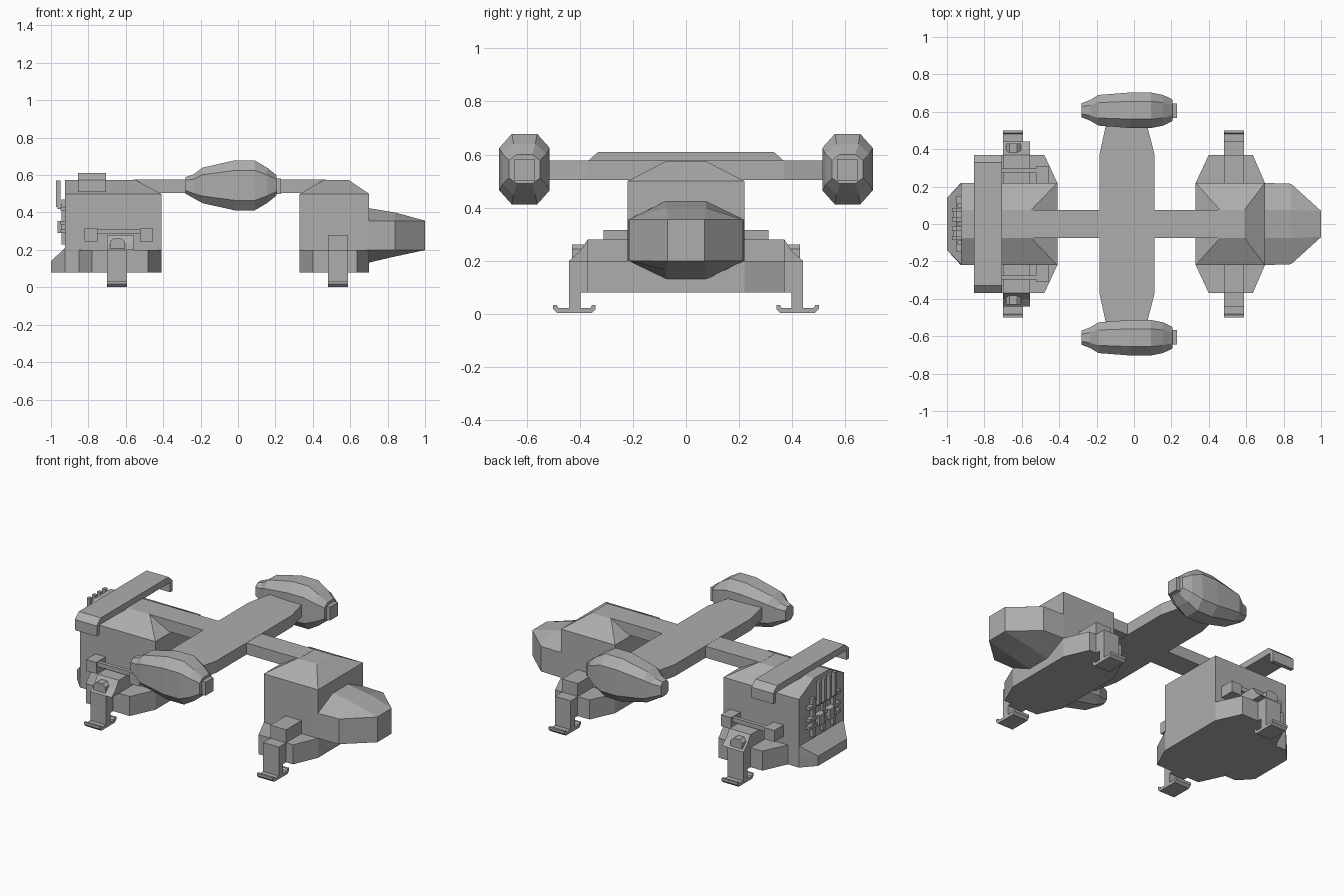
import bpy, bmesh

if "Cube" in bpy.data.objects:
    bpy.data.objects.remove(bpy.data.objects["Cube"])

grey = bpy.data.materials.new("hull_grey")
grey.use_nodes = True
COLOR = (0.42, 0.42, 0.42, 1)
grey.diffuse_color = COLOR
grey.node_tree.nodes["Principled BSDF"].inputs["Base Color"].default_value = COLOR


def finish(name, bm):
    bmesh.ops.recalc_face_normals(bm, faces=bm.faces)
    mesh = bpy.data.meshes.new(name)
    bm.to_mesh(mesh)
    bm.free()
    mesh.materials.append(grey)
    obj = bpy.data.objects.new(name, mesh)
    bpy.context.collection.objects.link(obj)
    return obj


def loft(name, rings):
    """Skin a list of equal-length point rings and cap both ends."""
    bm = bmesh.new()
    rows = [[bm.verts.new(p) for p in ring] for ring in rings]
    n = len(rows[0])
    for a, b in zip(rows, rows[1:]):
        for i in range(n):
            j = (i + 1) % n
            bm.faces.new((a[i], a[j], b[j], b[i]))
    bm.faces.new(rows[0])
    bm.faces.new(rows[-1])
    return finish(name, bm)


def box(name, x, y, z):
    return loft(name, [[(a, y[0], z[0]), (a, y[1], z[0]), (a, y[1], z[1]), (a, y[0], z[1])] for a in x])


def plan(name, outline, z):
    """Extrude an xy outline upwards."""
    return loft(name, [[(x, y, h) for x, y in outline] for h in z])


def side(name, outline, x):
    """Extrude a yz outline along x."""
    return loft(name, [[(a, y, z) for y, z in outline] for a in x])


def both(half):
    """Complete an xy outline across the centre line."""
    return half + [(x, -y) for x, y in reversed(half)]


def mirror(obj):
    mod = obj.modifiers.new("mirror", 'MIRROR')
    mod.use_axis = (False, True, False)
    mod.use_bisect_axis = (False, False, False)
    mod.use_mirror_merge = False
    return obj


def octagon(x, cy, ry, iy, low, side_low, side_high, high):
    return [(x, cy + y, z) for y, z in (
        (-iy, low), (iy, low), (ry, side_low), (ry, side_high),
        (iy, high), (-iy, high), (-ry, side_high), (-ry, side_low))]


# Main hulls with sloping roofs
def hull(name, x0, x1, top0, top1):
    def rect(a, b, w, z):
        return [(a, -w, z), (b, -w, z), (b, w, z), (a, w, z)]
    return loft(name, [rect(x0, x1, .22, .08), rect(x0, x1, .22, .5),
                       rect(top0, top1, .075, .575)])


hull("front_hull", .33, .70, .46, .59)
hull("rear_hull", -.925, -.41, -.925, -.55)

# Flared skirts
plan("front_skirt", both([(.33, .22), (.40, .37), (.635, .37), (.70, .22)]), (.08, .20))
plan("rear_skirt", both([(-.925, .22), (-.85, .22), (-.78, .37), (-.48, .37), (-.41, .22)]), (.08, .20))
loft("tail_skirt", [
    [(-.86, -.22, z), (-.925, -.22, z), (x, -w, z), (x, w, z), (-.925, .22, z), (-.86, .22, z)]
    for x, w, z in ((-1, .14, .08), (-1, .14, .14), (-.925, .215, .21))])

# Cockpit nose
loft("nose", [octagon(.69, 0, .22, .075, .13, .2, .355, .425),
              octagon(.84, 0, .215, .075, .165, .2, .355, .40),
              octagon(1, 0, .07, .069, .199, .2, .355, .356)])

# Spine and cross wing
box("spine", (-.56, .47), (-.075, .075), (.505, .576))
wing = [(-.15, .54), (-.152, .52), (-.185, .37), (-.185, -.37), (-.152, -.52), (-.15, -.54),
        (.07, -.54), (.072, -.52), (.11, -.37), (.11, .37), (.072, .52), (.07, .54)]
plan("cross_wing", wing, (.504, .577))

# Wing tip engines
stations = [(-.28, .038, .50, .59), (-.235, .055, .475, .605), (-.19, .082, .45, .64),
            (-.02, .095, .412, .678), (.09, .095, .412, .678), (.155, .082, .45, .64), (.205, .058, .49, .60)]
rings = []
for x, r, low, high in stations:
    c = (high - low) * .2
    rings.append(octagon(x, .608, r, r * .5, low, low + c, high - c, high))
mirror(loft("engine", rings))
mirror(box("engine_intake", (.18, .23), (.568, .645), (.50, .583)))

# Landing legs
for label, x0, width in (("front", .48, .107), ("rear", -.70, .145)):
    x = (x0, x0 + width)
    foot_x = (x0, x0 + .107)
    if label == "front":
        profile = [(.2, .08), (.44, .08), (.44, .2), (.37, .2), (.37, .28), (.2, .28)]
    else:
        profile = [(.2, .2), (.44, .2), (.40, .235), (.37, .28), (.2, .28)]
        mirror(box("rear_leg_block", foot_x, (.3, .44), (.08, .2)))
    mirror(side(label + "_leg_housing", profile, x))
    mirror(box(label + "_leg_strut", foot_x, (.398, .44), (.015, .12)))
    foot = [(.34, .018), (.355, .003), (.485, .003), (.5, .018), (.5, .034),
            (.487, .034), (.48, .022), (.36, .022), (.353, .034), (.34, .034)]
    mirror(side(label + "_foot", foot, foot_x))

# Peaked cap over each rear leg
mirror(loft("rear_leg_cap", [[(-.645 + dx, y, z) for dx, z in (
    (-.04, .18), (.04, .18), (.04, .245), (.02, .262), (-.02, .262), (-.04, .245))] for y in (.36, .43)]))

# Side rails on the rear hull
mirror(box("side_rail", (-.80, -.47), (.275, .298), (.285, .312)))
for x in (-.82, -.525):
    mirror(box("rail_end", (x, x + .07), (.2, .31), (.245, .315)))

# Roof bar with turned-down ends
half = [(.33, .61), (.37, .575), (.37, .51), (.345, .51), (.345, .57)]
side("roof_bar", half + [(-y, z) for y, z in reversed(half)], (-.855, -.705))

# Tail grille: hooked pipes, cross bars and uprights
for i in range(4):
    y = -.075 + i * .05
    box("grille_pipe", (-.972, -.95), (y - .011, y + .011), (.43, .57))
    box("grille_hook", (-.965, -.92), (y - .011, y + .011), (.42, .445))
for z in (.30, .345, .42):
    box("grille_bar", (-.95, -.92), (-.15, .15), (z - .01, z + .01))
for y in (-.10, 0, .10):
    box("grille_upright", (-.945, -.92), (y - .012, y + .012), (.23, .47))
for y in (-.05, .05):
    box("grille_clamp", (-.965, -.92), (y - .025, y + .025), (.29, .355))
